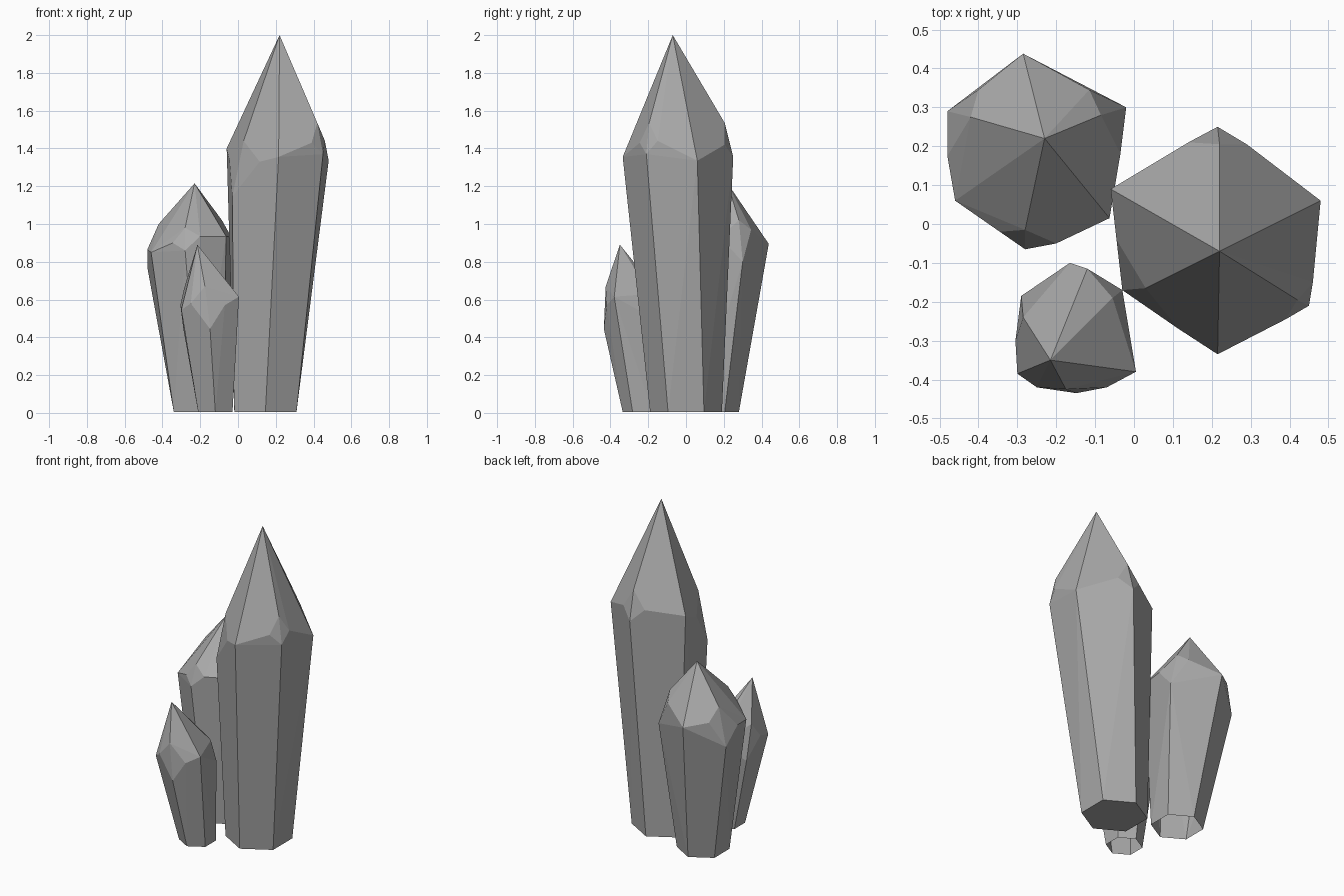
import bpy
import bmesh
from math import pi, cos, sin, radians

if "Cube" in bpy.data.objects:
    bpy.data.objects.remove(bpy.data.objects["Cube"], do_unlink=True)


def make_material(name, colour):
    material = bpy.data.materials.new(name)
    material.use_nodes = True
    material.diffuse_color = colour
    material.node_tree.nodes["Principled BSDF"].inputs["Base Color"].default_value = colour
    return material


def hexagon(centre, radius, z=0.005):
    """Corner points of the crystal's foot, with corners on the y axis."""
    return [(centre[0] + radius * sin(i * pi / 3),
             centre[1] + radius * cos(i * pi / 3), z) for i in range(6)]


def crystal(name, tip, corners, facets, foot, material, open_foot=False):
    """Flat-faced crystal wrapped around a foot, shoulder corners, facets and tip."""
    mesh = bpy.data.meshes.new(name)
    bm = bmesh.new()
    points = hexagon(*foot) + corners + [tip]
    for facet in facets:
        points += facet
    for point in points:
        bm.verts.new(point)
    hull = bmesh.ops.convex_hull(bm, input=bm.verts[:])
    spare = {g for g in hull["geom_interior"] if isinstance(g, bmesh.types.BMVert)}
    bmesh.ops.delete(bm, geom=list(spare), context="VERTS")
    # Merge nearly flat triangles into clean crystal planes
    bmesh.ops.dissolve_limit(bm, angle_limit=radians(4),
                             verts=bm.verts[:], edges=bm.edges[:])
    bmesh.ops.recalc_face_normals(bm, faces=bm.faces[:])
    if open_foot:
        below = [f for f in bm.faces if f.normal.z < -0.95]
        bmesh.ops.delete(bm, geom=below, context="FACES_ONLY")
    bm.to_mesh(mesh)
    bm.free()
    mesh.materials.append(material)
    obj = bpy.data.objects.new(name, mesh)
    bpy.context.collection.objects.link(obj)
    return obj


stone = make_material("grey stone", (0.4, 0.4, 0.4, 1))

# Tall crystal: each facet is a kite given as top, side, bottom, side
crystal("tall_crystal", (.22, -.07, 2),
        corners=[(-.06, .09, 1.4), (.48, .06, 1.335), (.215, -.335, 1.355)],
        facets=[
            [(.22, .205, 1.535), (.14, .21, 1.43), (.215, .25, 1.355), (.29, .205, 1.42)],
            [(.42, -.195, 1.535), (.39, -.245, 1.43), (.45, -.21, 1.37), (.46, -.15, 1.44)],
            [(.03, -.165, 1.44), (.115, -.27, 1.33), (-.03, -.17, 1.145), (-.045, -.04, 1.34)],
        ],
        foot=((.145, 0), .19), material=stone)

# Middle crystal, behind on the -x side
crystal("middle_crystal", (-.23, .22, 1.215),
        corners=[(-.285, .438, .895), (-.063, .015, .935), (-.46, .06, .85)],
        facets=[
            [(-.085, .28, 1.02), (-.115, .345, .97), (-.02, .3, .8), (-.035, .18, .93)],
            [(-.42, .275, 1), (-.48, .175, .865), (-.48, .29, .77), (-.4, .345, .92)],
            [(-.28, -.015, .98), (-.345, -.02, .9), (-.28, -.065, .86), (-.2, -.05, .935)],
        ],
        foot=((-.21, .13), .15), material=stone, open_foot=True)

# Short crystal, at the front on the -x side
crystal("short_crystal", (-.215, -.35, .89),
        corners=[(-.165, -.1, .55), (.005, -.38, .615), (-.3, -.385, .545)],
        facets=[
            [(-.055, -.19, .63), (-.12, -.115, .6), (-.03, -.17, .5)],
            [(-.285, -.24, .66), (-.305, -.3, .57), (-.29, -.185, .45)],
            [(-.175, -.425, .67), (-.25, -.42, .58), (-.148, -.435, .445), (-.07, -.42, .57)],
        ],
        foot=((-.12, -.23), .105), material=stone, open_foot=True)
